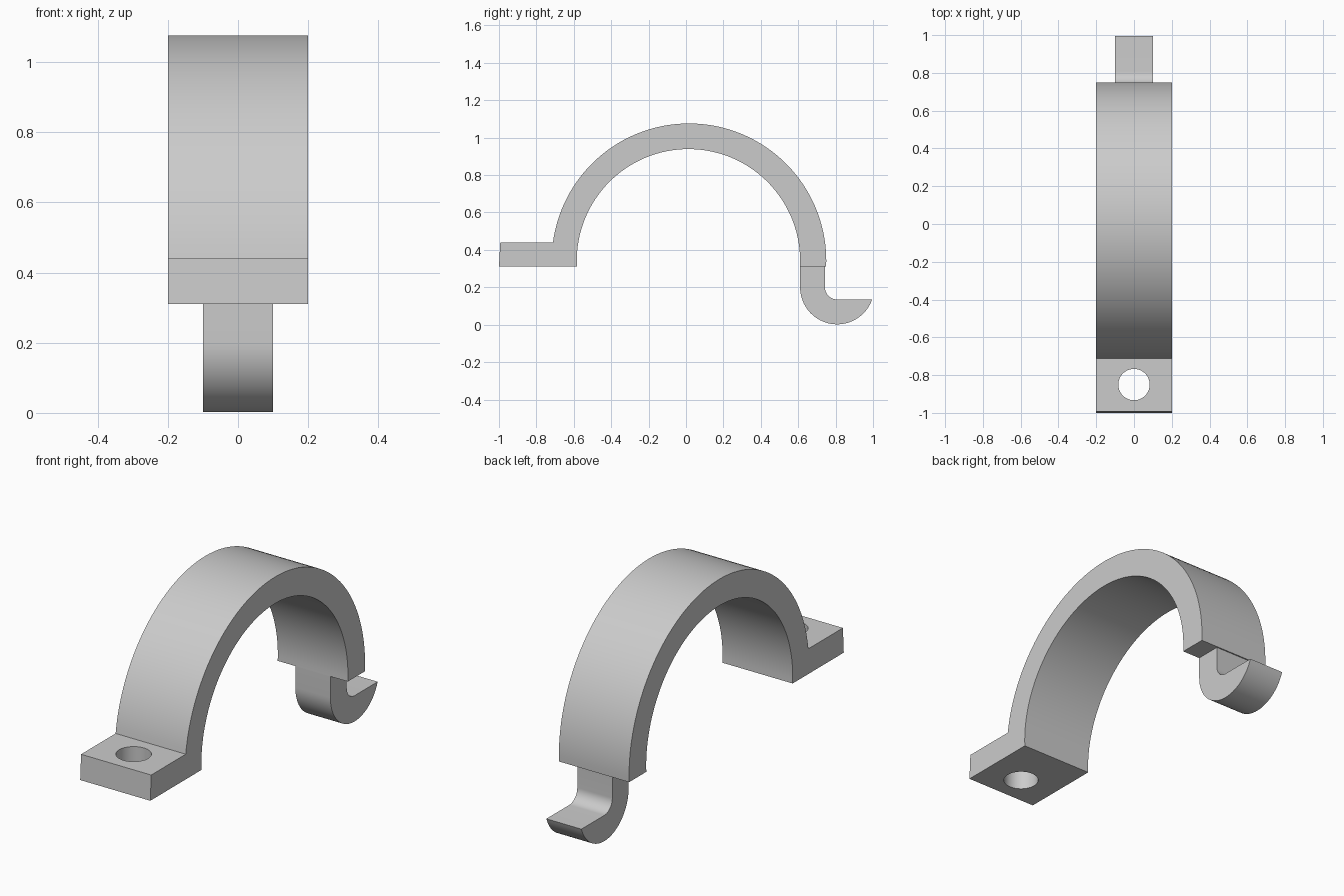
import bpy
import bmesh
from math import asin, acos, cos, sin, pi

cube = bpy.data.objects.get("Cube")
if cube:
    bpy.data.objects.remove(cube, do_unlink=True)

grey = bpy.data.materials.new("plain grey")
grey.use_nodes = True
colour = (0.6, 0.6, 0.6, 1)
grey.diffuse_color = colour
grey.node_tree.nodes["Principled BSDF"].inputs["Base Color"].default_value = colour


def arc(cy, cz, r, a, b, steps):
    """Points on an arc in the side plane, from angle a to angle b."""
    angles = [a + (b - a) * i / steps for i in range(steps + 1)]
    return [(cy + r * cos(t), cz + r * sin(t)) for t in angles]


def extrude_profile(name, points, half_width):
    """Solid of constant width along x from a side outline."""
    bm = bmesh.new()
    face = bm.faces.new([bm.verts.new((-half_width, y, z)) for y, z in points])
    result = bmesh.ops.extrude_face_region(bm, geom=[face])
    moved = [v for v in result["geom"] if isinstance(v, bmesh.types.BMVert)]
    bmesh.ops.translate(bm, verts=moved, vec=(2 * half_width, 0, 0))
    bmesh.ops.recalc_face_normals(bm, faces=bm.faces)
    mesh = bpy.data.meshes.new(name)
    bm.to_mesh(mesh)
    bm.free()
    mesh.materials.append(grey)
    obj = bpy.data.objects.new(name, mesh)
    bpy.context.collection.objects.link(obj)
    return obj


def activate(obj):
    bpy.ops.object.select_all(action="DESELECT")
    obj.select_set(True)
    bpy.context.view_layer.objects.active = obj


# Half-round strap with a flat mounting foot at the front
base, foot_top, centre_z = 0.31, 0.44, 0.342
outer_r, inner_r = 0.734, 0.597
drop = base - centre_z
outer = arc(0.016, centre_z, outer_r, asin(drop / outer_r),
            pi - asin((foot_top - centre_z) / outer_r), 72)
inner = arc(0.013, centre_z, inner_r, pi - asin(drop / inner_r),
            asin(drop / inner_r), 72)
foot = [(-0.993, foot_top), (-1, base)]
strap = extrude_profile("strap_with_foot", outer + foot + inner, 0.2)

# Screw hole through the foot
bpy.ops.mesh.primitive_cylinder_add(vertices=48, radius=0.083, depth=0.5,
                                    location=(0, -0.85, 0.375))
cutter = bpy.context.object
cutter.name = "hole_cutter"
cutter.hide_render = True
cutter.data.materials.append(grey)
hole = strap.modifiers.new("screw_hole", "BOOLEAN")
hole.object = cutter
hole.operation = "DIFFERENCE"
hole.solver = "EXACT"
activate(strap)
bpy.ops.object.modifier_apply(modifier=hole.name)
bpy.data.objects.remove(cutter, do_unlink=True)

# Narrow catch hook hanging from the rear end
hook_y, hook_z, hook_r, lip_z, fillet = 0.808, 0.2, 0.198, 0.135, 0.065
tip = -asin((hook_z - lip_z) / hook_r)
outside = arc(hook_y, hook_z, hook_r, -pi, tip, 36)
inside = arc(hook_y, hook_z, fillet, -pi / 2, -pi, 14)
top = [(hook_y - fillet, base), (hook_y - hook_r, base)]
hook = extrude_profile("catch_hook", outside + inside + top, 0.1)

for part in (strap, hook):
    activate(part)
    bpy.ops.object.shade_smooth_by_angle(angle=pi / 6)
